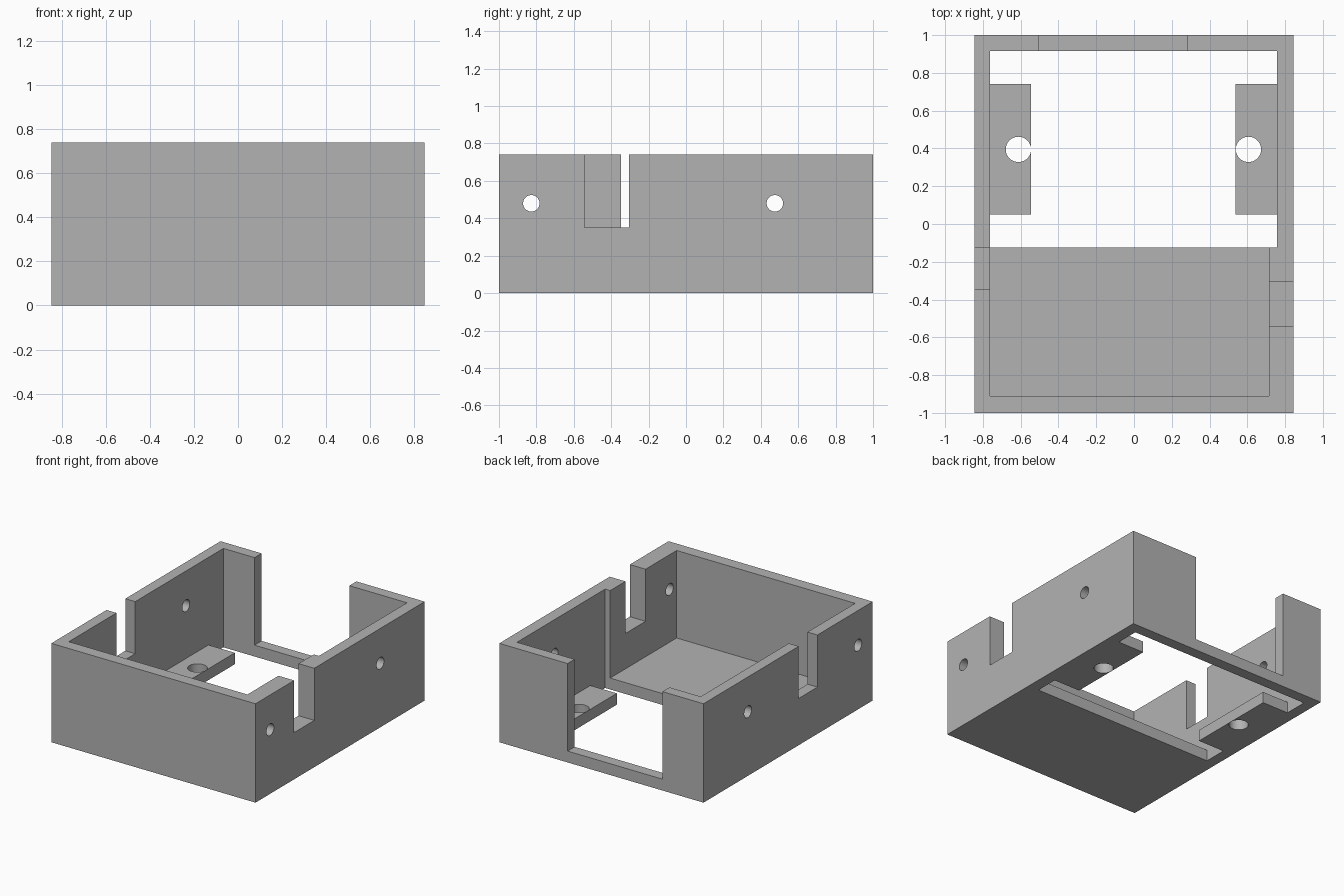
import bpy
import math

cube = bpy.data.objects.get("Cube")
if cube:
    bpy.data.objects.remove(cube, do_unlink=True)

grey = bpy.data.materials.new("plain_grey")
grey.use_nodes = True
colour = (0.45, 0.45, 0.45, 1)
grey.diffuse_color = colour
grey.node_tree.nodes["Principled BSDF"].inputs["Base Color"].default_value = colour


def box(name, x, y, z):
    """Box given by its (low, high) extent on each axis."""
    spans = (x, y, z)
    bpy.ops.mesh.primitive_cube_add(size=1, location=[sum(s) / 2 for s in spans])
    ob = bpy.context.object
    ob.name = name
    ob.scale = [s[1] - s[0] for s in spans]
    bpy.ops.object.transform_apply(location=True, rotation=True, scale=True)
    ob.data.materials.append(grey)
    return ob


def drill(name, radius, depth, location, rotation=(0, 0, 0)):
    bpy.ops.mesh.primitive_cylinder_add(vertices=48, radius=radius, depth=depth,
                                        location=location, rotation=rotation)
    ob = bpy.context.object
    ob.name = name
    ob.data.materials.append(grey)
    return ob


def cut(target, cutter):
    cutter.hide_render = True
    mod = target.modifiers.new("cut", 'BOOLEAN')
    mod.operation = 'DIFFERENCE'
    mod.solver = 'EXACT'
    mod.object = cutter
    bpy.context.view_layer.objects.active = target
    bpy.ops.object.modifier_apply(modifier=mod.name)
    bpy.data.objects.remove(cutter, do_unlink=True)


def finish(ob):
    bpy.ops.object.select_all(action='DESELECT')
    ob.select_set(True)
    bpy.context.view_layer.objects.active = ob
    bpy.ops.object.shade_smooth_by_angle(angle=math.radians(30))


W, H, FLOOR = 0.845, 0.74, 0.085      # half width, height, floor thickness
STEP = -0.125                         # rear edge of the solid floor
IN_L, IN_R = 0.757, -0.763            # inner wall faces
OVER = 1.0                            # cutter height above the rim

# Tray body: hollow above the floor, open below at the rear
body = box("enclosure_body", (-W, W), (-1, 1), (0, H))
cut(body, box("cavity", (IN_R, 0.715), (-0.91, 0.5), (FLOOR, OVER)))
cut(body, box("rear_opening", (IN_R, IN_L), (STEP, 0.917), (-0.2, OVER)))

# Wide gap in the back wall, leaving a sill
cut(body, box("back_gap", (-0.505, 0.28), (0.85, 1.1), (FLOOR, OVER)))

# Cable slots in the side walls
cut(body, box("left_slot", (0.6, 1), (-0.543, -0.305), (0.35, OVER)))
cut(body, box("right_slot", (-1, -0.7), (-0.347, STEP), (0.35, OVER)))

# Screw holes straight through both side walls
for y in (-0.827, 0.475):
    cut(body, drill("side_hole", 0.044, 3, (0, y, 0.48), (0, math.pi / 2, 0)))
finish(body)

# Mounting tabs, flush with the underside
for name, wall, edge, centre in (("mounting_tab_left", IN_L, 0.538, 0.606),
                                 ("mounting_tab_right", IN_R, -0.544, -0.612)):
    tab = box(name, sorted((wall, edge)), (0.05, 0.74), (0, FLOOR))
    cut(tab, drill("tab_hole", 0.067, 1, (centre, 0.395, 0)))
    finish(tab)
